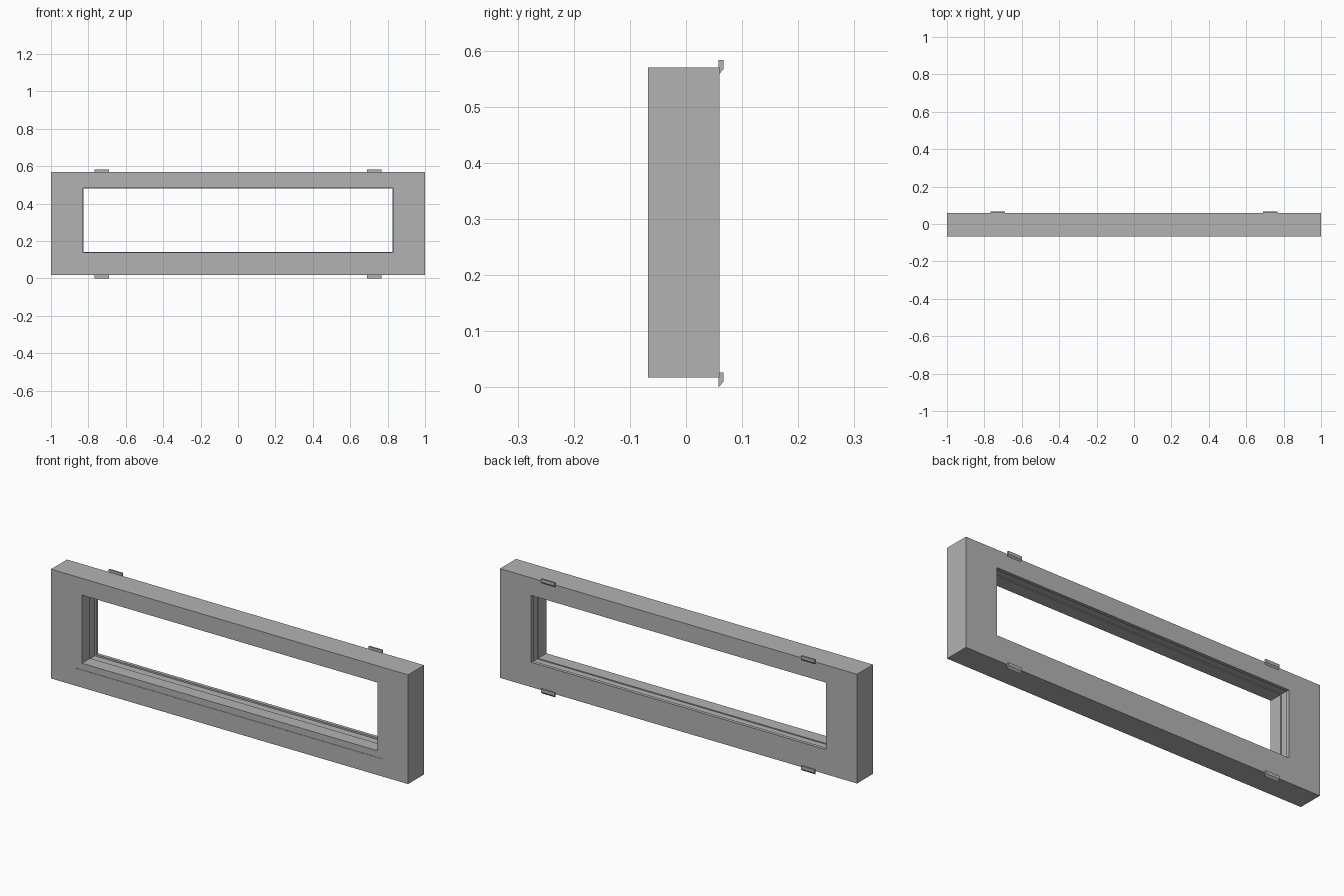
import bpy
import bmesh

cube = bpy.data.objects.get("Cube")
if cube:
    bpy.data.objects.remove(cube, do_unlink=True)

# Single grey finish
grey = bpy.data.materials.new("frame grey")
grey.use_nodes = True
colour = (0.45, 0.45, 0.45, 1)
grey.diffuse_color = colour
grey.node_tree.nodes["Principled BSDF"].inputs["Base Color"].default_value = colour


def add_object(name, bm):
    bmesh.ops.recalc_face_normals(bm, faces=bm.faces)
    mesh = bpy.data.meshes.new(name)
    bm.to_mesh(mesh)
    bm.free()
    mesh.materials.append(grey)
    obj = bpy.data.objects.new(name, mesh)
    bpy.context.collection.objects.link(obj)
    return obj


def ring(bm, x, bottom, top, y):
    corners = [(-x, bottom), (x, bottom), (x, top), (-x, top)]
    return [bm.verts.new((cx, y, cz)) for cx, cz in corners]


FRONT, BACK = -0.068, 0.06
BOTTOM, TOP = 0.017, 0.57


# Frame: outer rectangle, shallow front rebate, then a stepped and grooved opening
bm = bmesh.new()
rings = [ring(bm, 1, BOTTOM, TOP, y) for y in (BACK, FRONT)]
opening = [
    (0.036, FRONT), (0.036, FRONT + 0.002),
    (0.003, FRONT + 0.002), (0.003, 0.0),
    (0.008, 0.0), (0.008, 0.043),
    (0, 0.043), (0, BACK),
]
for grow, y in opening:
    rings.append(ring(bm, 0.825 + grow, 0.142 - grow, 0.481 + grow, y))
for a, b in zip(rings, rings[1:] + rings[:1]):
    for i in range(4):
        j = (i + 1) % 4
        bm.faces.new((a[i], a[j], b[j], b[i]))
add_object("window_frame", bm)

# Mounting clips: thin tabs with a slanted lower edge, on the back
clip_profile = [(0.058, 0), (0.067, 0.010), (0.067, 0.026), (0.058, 0.026)]
for side, x in (("right", -0.728), ("left", 0.728)):
    for level, z in (("lower", 0), ("upper", 0.557)):
        bm = bmesh.new()
        face = bm.faces.new([bm.verts.new((x - 0.038, y, z + h)) for y, h in clip_profile])
        grown = bmesh.ops.extrude_face_region(bm, geom=[face])
        verts = [v for v in grown["geom"] if isinstance(v, bmesh.types.BMVert)]
        bmesh.ops.translate(bm, verts=verts, vec=(0.076, 0, 0))
        add_object(f"{level}_{side}_clip", bm)
